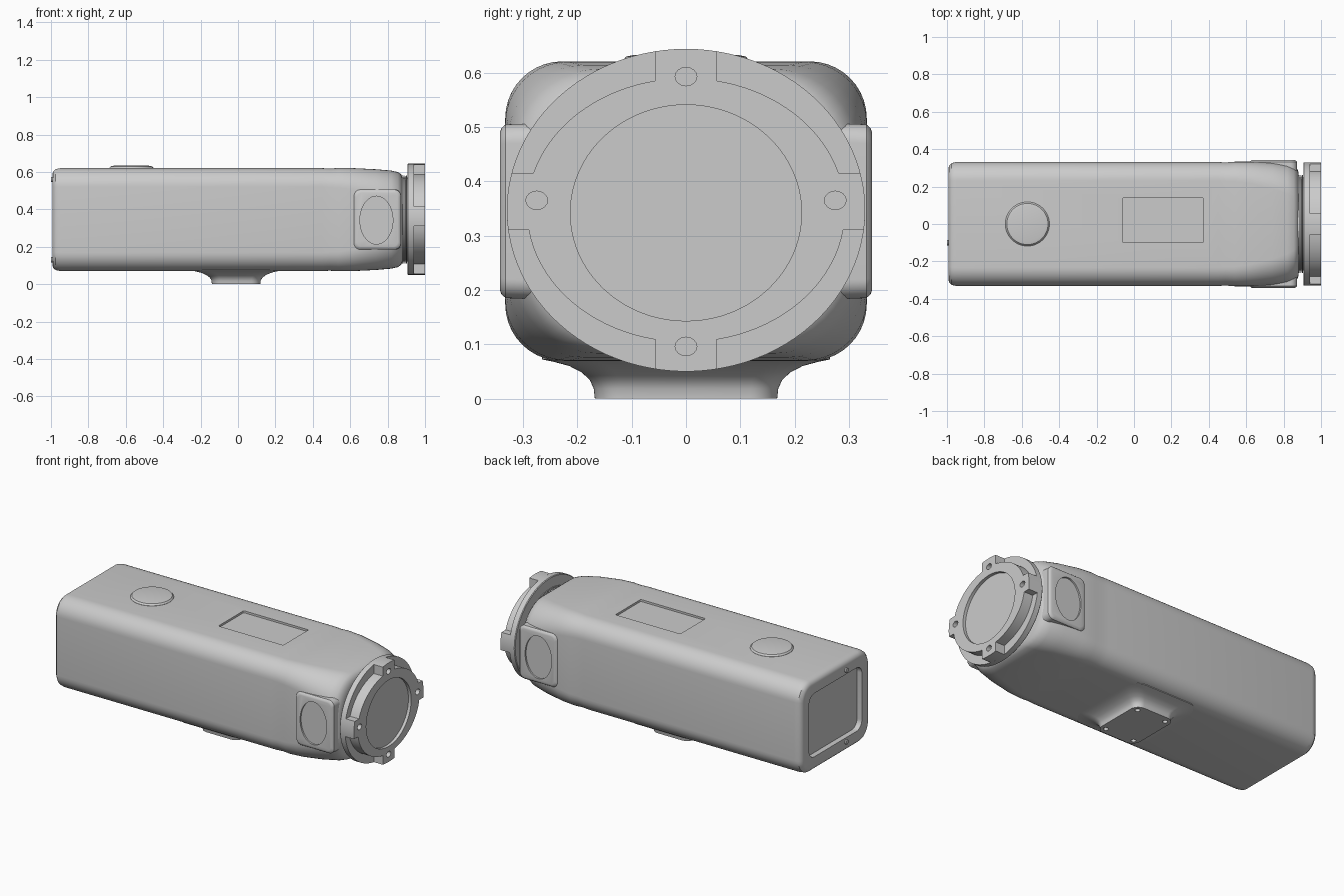
import bpy, bmesh
from math import sin, cos, asin, acos, pi

if "Cube" in bpy.data.objects:
    bpy.data.objects.remove(bpy.data.objects["Cube"])

ZC = 0.345  # height of the lens axis


def ellipse(cx, cy, rx, ry, n=64):
    return [(cx + rx * cos(2 * pi * i / n), cy + ry * sin(2 * pi * i / n)) for i in range(n)]


def rrect(cx, cy, hx, hy, r, n=10):
    """Rounded rectangle outline with n segments per corner."""
    pts = []
    for k, (sx, sy) in enumerate([(1, 1), (-1, 1), (-1, -1), (1, -1)]):
        for i in range(n + 1):
            a = (k + i / n) * pi / 2
            pts.append((cx + sx * (hx - r) + r * cos(a), cy + sy * (hy - r) + r * sin(a)))
    return pts


def skin(name, rings, axis):
    """Skin (height, outline) rings along an axis into a closed solid."""
    place = {'x': lambda a, b, h: (h, a, b),
             'y': lambda a, b, h: (a, h, b),
             'z': lambda a, b, h: (a, b, h)}[axis]
    bm = bmesh.new()
    loops = [[bm.verts.new(place(a, b, h)) for a, b in pts] for h, pts in rings]
    n = len(loops[0])
    for lo, hi in zip(loops, loops[1:]):
        for i in range(n):
            j = (i + 1) % n
            bm.faces.new((lo[i], lo[j], hi[j], hi[i]))
    bm.faces.new(loops[0])
    bm.faces.new(loops[-1])
    bmesh.ops.recalc_face_normals(bm, faces=bm.faces)
    me = bpy.data.meshes.new(name)
    bm.to_mesh(me)
    bm.free()
    ob = bpy.data.objects.new(name, me)
    bpy.context.collection.objects.link(ob)
    return ob


def prism(name, pts, lo, hi, axis):
    return skin(name, [(lo, pts), (hi, pts)], axis)


def cut(ob, cutters):
    """Subtract each cutter, then remove it."""
    bpy.context.view_layer.objects.active = ob
    for c in cutters:
        m = ob.modifiers.new("cut", 'BOOLEAN')
        m.operation, m.solver, m.object = 'DIFFERENCE', 'EXACT', c
        bpy.ops.object.modifier_apply(modifier=m.name)
        bpy.data.objects.remove(c)


# Housing: rounded box, corners growing rounder toward the front (x, half y, half z, radius)
stations = [(-0.992, .300, .245, .075), (-0.988, .313, .258, .085), (-0.975, .326, .270, .095),
            (-0.95, .331, .275, .10), (0.45, .331, .275, .10), (0.49, .329, .273, .10),
            (0.54, .333, .276, .105), (0.62, .333, .275, .115), (0.74, .328, .269, .14),
            (0.82, .320, .262, .16), (0.855, .310, .254, .17), (0.872, .297, .242, .175),
            (0.88, .275, .222, .175)]
body = skin("housing", [(x, rrect(0, ZC, hy, hz, r)) for x, hy, hz, r in stations], 'x')
cut(body, [
    prism("rear_recess", rrect(0, ZC, .25, .19, .05), -1.05, -0.96, 'x'),
    prism("top_recess", rrect(.155, .02, .215, .12, .006, 3), .608, .70, 'z'),
])

# Rear cover screws
for tag, z in (("upper", .56), ("lower", .13)):
    prism("rear_screw_" + tag, ellipse(-.1, z, .014, .014, 20), -1.0, -0.97, 'x')

# Low round cap on the top
skin("top_cap", [(h, ellipse(-.57, 0, r, r)) for h, r in
                 ((.60, .118), (.621, .118), (.630, .110), (.633, .095))], 'z')

# Side pads with shallow oval recesses
for tag, s in (("front", -1), ("back", 1)):
    pad = skin("side_pad_" + tag, [
        (s * .27, rrect(.745, ZC, .128, .162, .035)),
        (s * .332, rrect(.745, ZC, .126, .160, .035)),
        (s * .340, rrect(.745, ZC, .119, .153, .03)),
        (s * .343, rrect(.745, ZC, .110, .144, .03))], 'y')
    cut(pad, [prism("pad_recess", ellipse(.74, .342, .088, .128), s * .333, s * .40, 'y')])

# Threaded neck behind the flange
neck = [(.85, .250, .235)]
for i in range(3):
    x = .881 + i * .009
    neck += [(x, .262, .236), (x + .004, .262, .236), (x + .005, .248, .224), (x + .008, .248, .224)]
neck.append((.915, .248, .224))
skin("neck", [(x, ellipse(0, ZC, ry, rz)) for x, ry, rz in neck], 'x')

# Flange disc
RY, RZ, FZ = .330, .297, .347
skin("flange", [(x, ellipse(0, FZ, RY - d, RZ - d, 96)) for x, d in
                ((.905, .004), (.909, 0), (.941, 0))], 'x')


def lug_angles(ry, rz):
    """Angles where the four lugs meet an ellipse."""
    lo, hi, t = asin(-.036 / rz), asin(.068 / rz), acos(.056 / ry)
    return [lo, hi, t, pi - t, pi - hi, pi - lo, pi + t, 2 * pi - t, 2 * pi + lo]


# Retaining ring whose outline steps out to four lugs
sizes = [(RY, RZ), (.293, .243)]
outline = []
for k in range(8):
    ry, rz = sizes[k % 2]
    a = lug_angles(ry, rz)
    n = 8 if k % 2 == 0 else 18
    for i in range(n + 1):
        t = a[k] + (a[k + 1] - a[k]) * i / n
        outline.append((ry * cos(t), FZ + rz * sin(t)))
ring = prism("lens_ring", outline, .938, 1.0, 'x')
holes = [(0, .593), (0, .096), (-.275, .365), (.275, .365)]
cut(ring, [prism("lens_bore", ellipse(0, .342, .213, .199, 80), .90, 1.1, 'x')] +
    [prism("lug_hole", ellipse(y, z, .020, .017, 16), .965, 1.1, 'x') for y, z in holes])

# Flat lens window, slightly recessed
prism("lens_window", ellipse(0, .342, .2135, .1995, 80), .93, .982, 'x')

# Flared mounting foot (z, half x, half y, radius)
foot = skin("mounting_foot", [(z, rrect(-.01, 0, hx, hy, r)) for z, hx, hy, r in
            ((0, .130, .168, .05), (.018, .131, .170, .05), (.034, .140, .177, .055),
             (.048, .158, .192, .06), (.060, .185, .215, .07), (.068, .215, .245, .08),
             (.072, .24, .265, .09), (.10, .24, .265, .09))], 'z')
cut(foot, [prism("foot_hole", ellipse(-.01 + sx * .095, sy * .13, .014, .014, 16), -.05, .03, 'z')
           for sx in (1, -1) for sy in (1, -1)])

# Smooth shading with crisp edges
for ob in bpy.context.scene.objects:
    bpy.ops.object.select_all(action='DESELECT')
    ob.select_set(True)
    bpy.context.view_layer.objects.active = ob
    bpy.ops.object.shade_smooth_by_angle(angle=0.6)
